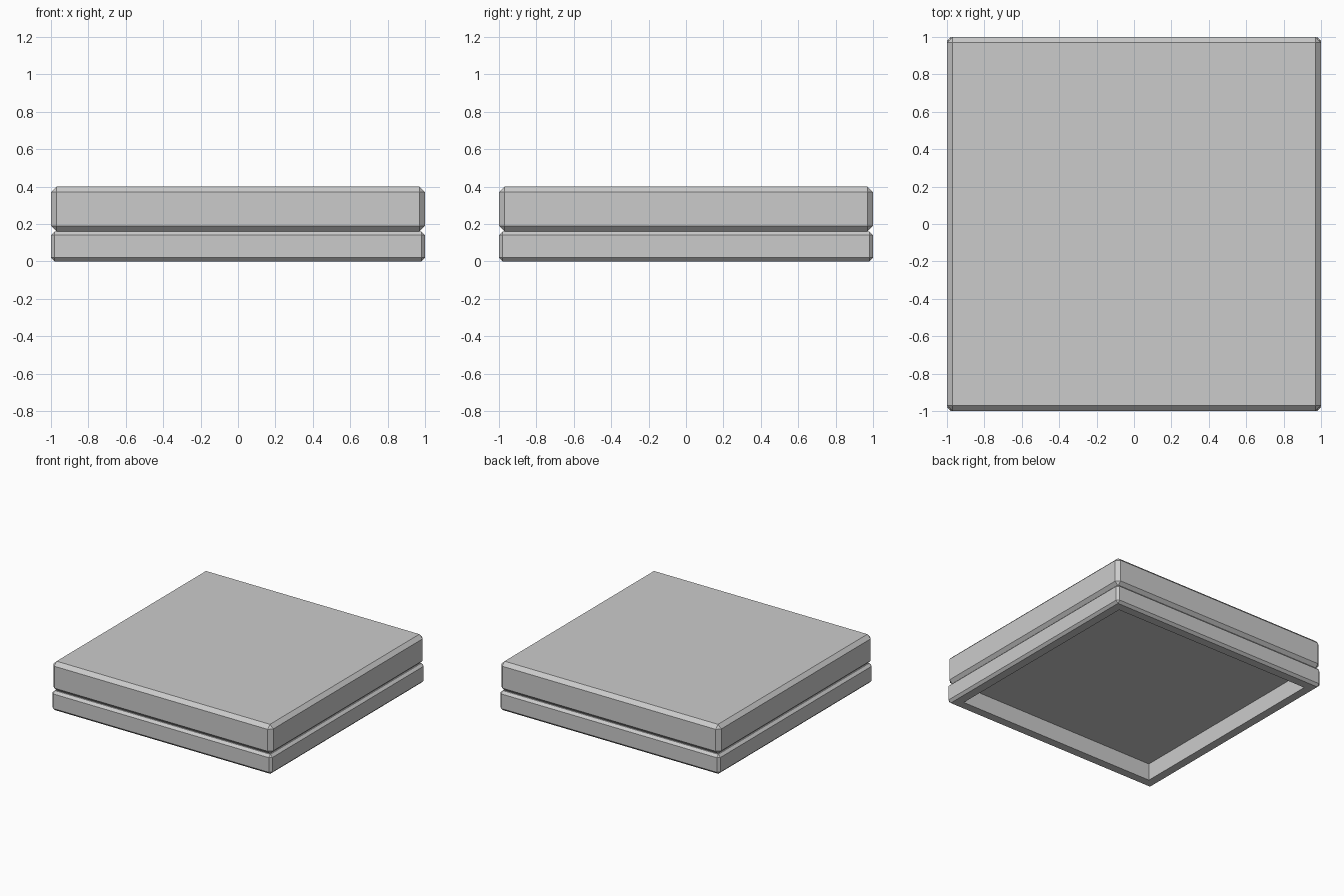
import bpy, bmesh
from mathutils import Matrix

if "Cube" in bpy.data.objects:
    bpy.data.objects.remove(bpy.data.objects["Cube"])


def slab(name, z0, z1, chamfer, recess=None):
    """Chamfered square slab, optionally hollowed from below."""
    bm = bmesh.new()
    m = Matrix.Translation((0, 0, (z0 + z1) / 2)) @ Matrix.Diagonal((2, 2, z1 - z0, 1))
    bmesh.ops.create_cube(bm, size=1, matrix=m)
    bmesh.ops.bevel(bm, geom=bm.edges[:], offset=chamfer, segments=1,
                    affect='EDGES', profile=0.5)
    if recess:
        rim, depth, ledge = recess
        bm.normal_update()
        bottom = min(bm.faces, key=lambda f: f.normal.z)
        # flat rim, then a vertical inner wall, then a narrow ledge around the panel
        bmesh.ops.inset_region(bm, faces=[bottom], thickness=rim, use_even_offset=True)
        bmesh.ops.inset_region(bm, faces=[bottom], thickness=0.0001, use_even_offset=True)
        bmesh.ops.translate(bm, verts=bottom.verts[:], vec=(0, 0, depth))
        bmesh.ops.inset_region(bm, faces=[bottom], thickness=ledge, use_even_offset=True)
    bm.normal_update()
    mesh = bpy.data.meshes.new(name)
    bm.to_mesh(mesh)
    bm.free()
    obj = bpy.data.objects.new(name, mesh)
    bpy.context.collection.objects.link(obj)
    return obj


# Hollow base tray, open underneath
slab("base_tray", 0.0, 0.16, 0.02, recess=(0.07, 0.14, 0.06))
# Thicker top block
slab("top_block", 0.16, 0.40, 0.03)
